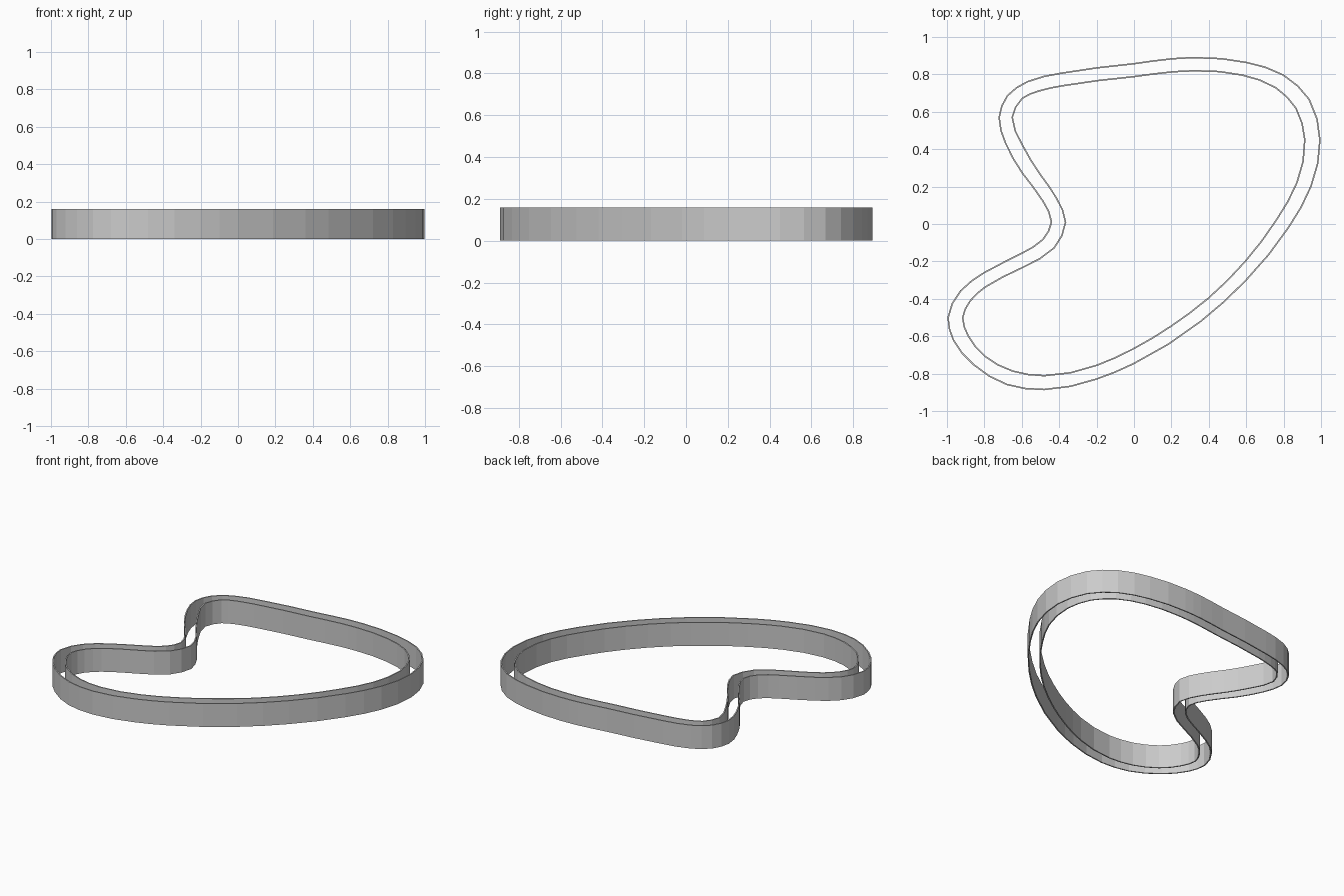
import bpy, bmesh
from mathutils import Vector

if "Cube" in bpy.data.objects:
    bpy.data.objects.remove(bpy.data.objects["Cube"])

HEIGHT = 0.16
WALL = 0.008

# Traced outlines, clockwise seen from above
OUTER = [(0.33, 0.893), (0.60, 0.868), (0.80, 0.80), (0.94, 0.668), (0.998, 0.45),
         (0.95, 0.20), (0.83, -0.02), (0.60, -0.305), (0.36, -0.523), (0.0, -0.75),
         (-0.20, -0.833), (-0.48, -0.889), (-0.68, -0.862), (-0.86, -0.755), (-0.97, -0.62),
         (-0.998, -0.50), (-0.93, -0.355), (-0.80, -0.255), (-0.60, -0.152), (-0.49, -0.08),
         (-0.445, 0.01), (-0.49, 0.12), (-0.60, 0.27), (-0.69, 0.43), (-0.725, 0.57),
         (-0.68, 0.688), (-0.57, 0.765), (-0.39, 0.81), (0.0, 0.861), (0.20, 0.887)]
INNER = [(0.33, 0.823), (0.58, 0.80), (0.76, 0.732), (0.87, 0.62), (0.917, 0.45),
         (0.875, 0.22), (0.765, 0.02), (0.60, -0.20), (0.40, -0.40), (0.20, -0.55),
         (0.0, -0.67), (-0.20, -0.76), (-0.48, -0.815), (-0.65, -0.79), (-0.80, -0.71),
         (-0.89, -0.60), (-0.92, -0.50), (-0.88, -0.41), (-0.80, -0.335), (-0.60, -0.23),
         (-0.43, -0.125), (-0.37, 0.01), (-0.42, 0.14), (-0.51, 0.27), (-0.60, 0.42),
         (-0.655, 0.57), (-0.60, 0.675), (-0.51, 0.715), (-0.39, 0.742), (0.0, 0.792),
         (0.20, 0.817)]


def smooth_loop(points, steps=2):
    """Closed spline through the points, tangents weighted by spacing."""
    p = [Vector(q) for q in points]
    n = len(p)
    tangent = []
    for i in range(n):
        a, b = p[i] - p[i - 1], p[(i + 1) % n] - p[i]
        la, lb = a.length, b.length
        tangent.append((a / la * lb + b / lb * la) / (la + lb))
    out = []
    for i in range(n):
        j = (i + 1) % n
        d = (p[j] - p[i]).length
        for k in range(steps):
            t = k / steps
            out.append(p[i] * (2*t**3 - 3*t**2 + 1) + tangent[i] * d * (t**3 - 2*t**2 + t)
                       + p[j] * (3*t**2 - 2*t**3) + tangent[j] * d * (t**3 - t**2))
    return out


def make_wall(name, points):
    """Thin upright band following a closed outline; thickness grows inward."""
    loop = smooth_loop(points)
    n = len(loop)
    bm = bmesh.new()
    rings = []
    for i, q in enumerate(loop):
        along = (loop[(i + 1) % n] - loop[i - 1]).normalized()
        inside = q + Vector((along.y, -along.x)) * WALL
        rings.append([bm.verts.new((v.x, v.y, z)) for v, z in
                      ((q, 0), (q, HEIGHT), (inside, HEIGHT), (inside, 0))])
    for i in range(n):
        a, b = rings[i], rings[(i + 1) % n]
        for k in range(4):
            m = (k + 1) % 4
            bm.faces.new((a[k], a[m], b[m], b[k]))
    bmesh.ops.recalc_face_normals(bm, faces=bm.faces)
    mesh = bpy.data.meshes.new(name)
    bm.to_mesh(mesh)
    bm.free()
    bpy.context.collection.objects.link(bpy.data.objects.new(name, mesh))


# Two separate concentric bands with an open gap between them
make_wall("outer_wall", OUTER)
make_wall("inner_wall", INNER)
